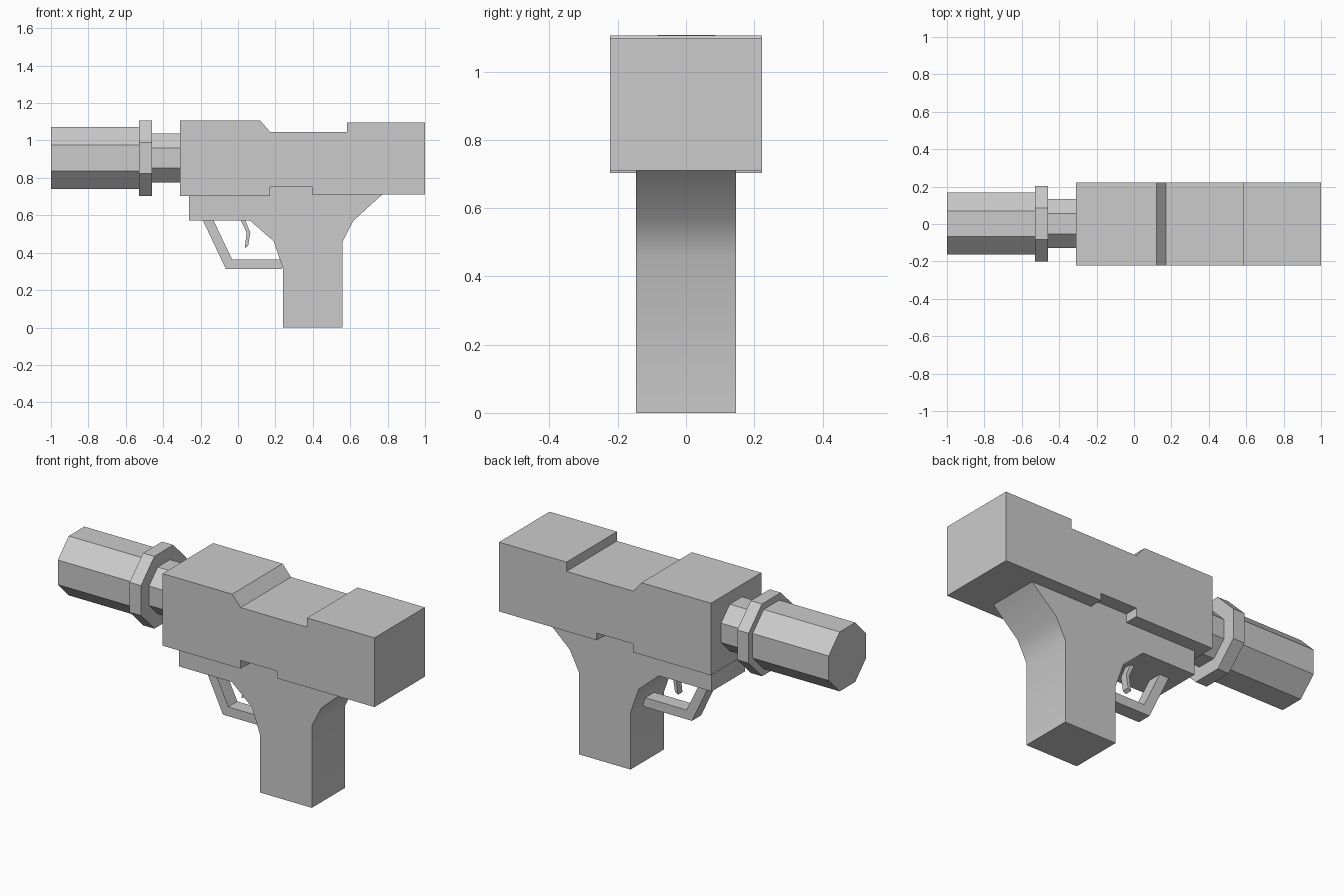
import bpy, bmesh
from math import pi, cos
from mathutils import Matrix

if "Cube" in bpy.data.objects:
    bpy.data.objects.remove(bpy.data.objects["Cube"])


def finish(bm, name):
    bmesh.ops.recalc_face_normals(bm, faces=bm.faces[:])
    mesh = bpy.data.meshes.new(name)
    bm.to_mesh(mesh)
    bm.free()
    ob = bpy.data.objects.new(name, mesh)
    bpy.context.collection.objects.link(ob)
    bpy.ops.object.select_all(action='DESELECT')
    ob.select_set(True)
    bpy.context.view_layer.objects.active = ob
    bpy.ops.object.shade_smooth_by_angle(angle=pi / 6)
    return ob


def plate(name, profile, half_width):
    """Side profile (x, z) extruded evenly across y."""
    bm = bmesh.new()
    face = bm.faces.new([bm.verts.new((x, -half_width, z)) for x, z in profile])
    new = bmesh.ops.extrude_face_region(bm, geom=[face])["geom"]
    verts = [v for v in new if isinstance(v, bmesh.types.BMVert)]
    bmesh.ops.translate(bm, verts=verts, vec=(0, 2 * half_width, 0))
    return finish(bm, name)


def octagon(name, x0, x1, apothem):
    """Eight-sided prism along x with a flat on top."""
    r = apothem / cos(pi / 8)
    m = (Matrix.Translation(((x0 + x1) / 2, 0.002, 0.906))
         @ Matrix.Rotation(pi / 2, 4, 'Y') @ Matrix.Rotation(pi / 8, 4, 'Z'))
    bm = bmesh.new()
    bmesh.ops.create_cone(bm, cap_ends=True, segments=8, radius1=r, radius2=r,
                          depth=x1 - x0, matrix=m)
    return finish(bm, name)


# Upper body with the sight dip on top and the notch underneath
plate("slide", [(-0.31, 0.703), (0.172, 0.703), (0.172, 0.75), (0.396, 0.75),
                (0.396, 0.71), (1, 0.71), (1, 1.097), (0.583, 1.097),
                (0.583, 1.045), (0.172, 1.045), (0.12, 1.106), (-0.31, 1.106)], 0.223)

# Lower frame and grip in one piece
plate("grip_frame", [(-0.262, 0.703), (-0.262, 0.571), (0.065, 0.571), (0.19, 0.462),
                     (0.24, 0.32), (0.24, 0), (0.56, 0), (0.56, 0.46), (0.616, 0.57),
                     (0.77, 0.71), (0.396, 0.71), (0.396, 0.75), (0.172, 0.75),
                     (0.172, 0.703)], 0.147)

# Trigger guard and trigger
plate("trigger_guard", [(-0.187, 0.571), (-0.065, 0.313), (0.232, 0.313), (0.241, 0.33),
                        (0.228, 0.365), (-0.032, 0.365), (-0.13, 0.571)], 0.04)
plate("trigger", [(0.016, 0.571), (0.046, 0.507), (0.036, 0.424), (0.054, 0.436),
                  (0.066, 0.507), (0.04, 0.571)], 0.02)

# Barrel sections
octagon("barrel_neck", -0.46, -0.31, 0.131)
octagon("barrel_collar", -0.53, -0.46, 0.202)
octagon("barrel_muzzle", -1.0, -0.53, 0.166)
